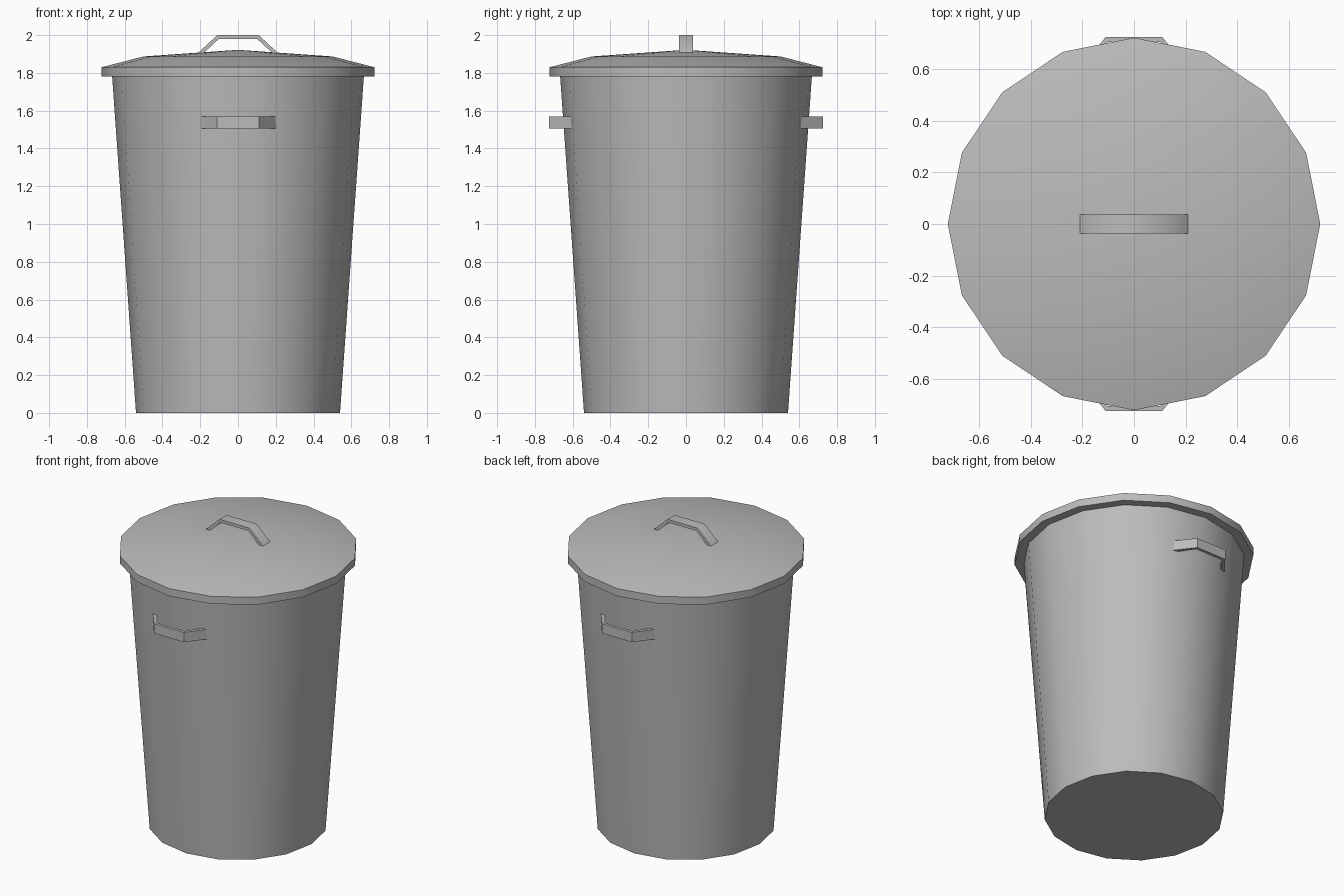
import bpy, bmesh, math
from mathutils import Matrix

SIDES = 16

cube = bpy.data.objects.get("Cube")
if cube:
    bpy.data.objects.remove(cube, do_unlink=True)

grey = bpy.data.materials.new("galvanised grey")
grey.use_nodes = True
grey.diffuse_color = (0.5, 0.5, 0.5, 1)
grey.node_tree.nodes["Principled BSDF"].inputs["Base Color"].default_value = (0.5, 0.5, 0.5, 1)


def finish(name, bm, angle):
    """Turn a bmesh into a named, smooth shaded object."""
    bmesh.ops.recalc_face_normals(bm, faces=bm.faces)
    mesh = bpy.data.meshes.new(name)
    bm.to_mesh(mesh)
    bm.free()
    mesh.materials.append(grey)
    obj = bpy.data.objects.new(name, mesh)
    bpy.context.collection.objects.link(obj)
    bpy.ops.object.select_all(action='DESELECT')
    obj.select_set(True)
    bpy.context.view_layer.objects.active = obj
    bpy.ops.object.shade_smooth_by_angle(angle=math.radians(angle))
    return obj


def lathe(name, profile):
    """Revolve (radius, height) points; zero radius closes to a point."""
    bm = bmesh.new()
    rings = []
    for r, z in profile:
        count = SIDES if r else 1
        rings.append([bm.verts.new((r * math.cos(math.tau * i / SIDES),
                                    r * math.sin(math.tau * i / SIDES), z))
                      for i in range(count)])
    for a, b in zip(rings, rings[1:]):
        for i in range(SIDES):
            j = (i + 1) % SIDES
            if len(b) == 1:
                bm.faces.new((a[i], a[j], b[0]))
            else:
                bm.faces.new((a[i], a[j], b[j], b[i]))
    bm.faces.new(rings[0])
    if len(rings[-1]) > 1:
        bm.faces.new(rings[-1])
    return finish(name, bm, 30)


def handle(name, half_span, half_grip, rise, width, matrix):
    """Bent strap: spans x, rises along z, has its width along y."""
    t = 0.02
    outer = [(-half_span, 0), (-half_grip, rise), (half_grip, rise), (half_span, 0)]
    inner = [(half_span - 0.03, 0), (half_grip - 0.008, rise - t),
             (0.008 - half_grip, rise - t), (0.03 - half_span, 0)]
    bm = bmesh.new()
    face = bm.faces.new([bm.verts.new((x, -width / 2, z)) for x, z in outer + inner])
    strip = bmesh.ops.extrude_face_region(bm, geom=[face])["geom"]
    bmesh.ops.translate(bm, vec=(0, width, 0),
                        verts=[g for g in strip if isinstance(g, bmesh.types.BMVert)])
    bm.transform(matrix)
    return finish(name, bm, 50)


# Tapered bin body and lid with a flat rim
lathe("bin_body", [(0.54, 0), (0.667, 1.79)])
lathe("lid", [(0.722, 1.78), (0.722, 1.83), (0.5, 1.887), (0, 1.922)])

# Carrying strap on the lid
handle("lid_handle", 0.215, 0.11, 0.098, 0.075, Matrix.Translation((0, 0, 1.902)))

# Matching straps on the front and back of the body
for name, turn in (("front_handle", 0), ("back_handle", math.pi)):
    place = (Matrix.Rotation(turn, 4, 'Z') @ Matrix.Translation((0, -0.605, 1.537))
             @ Matrix.Rotation(math.pi / 2, 4, 'X'))
    handle(name, 0.203, 0.11, 0.12, 0.065, place)
